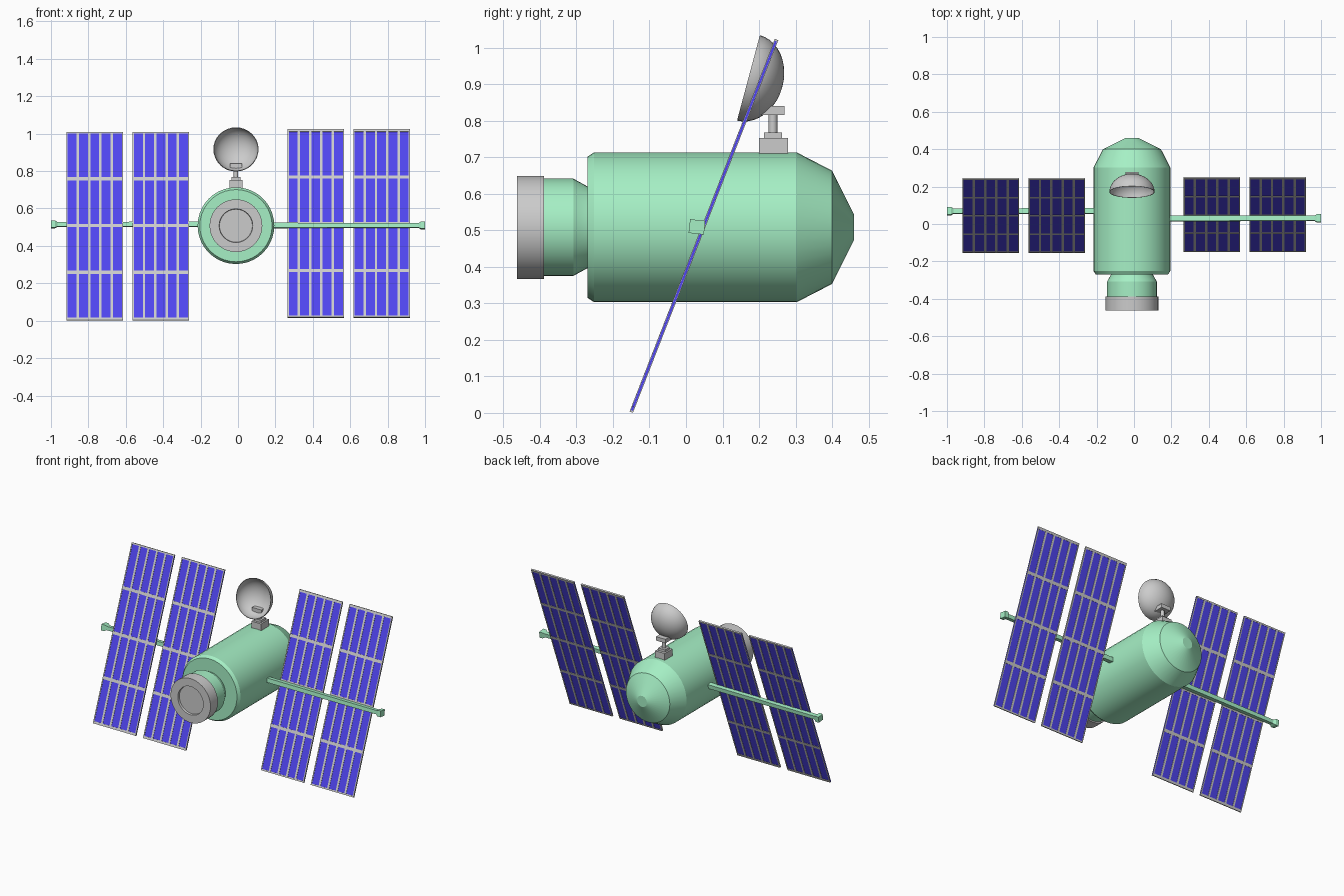
import bpy, bmesh, math
from mathutils import Matrix, Vector

if "Cube" in bpy.data.objects:
    bpy.data.objects.remove(bpy.data.objects["Cube"])

CX, CZ = -0.011, 0.508          # body axis
TILT = math.atan(0.39)          # panels lean back about x


def material(name, rgb):
    m = bpy.data.materials.new(name)
    m.diffuse_color = (*rgb, 1)
    m.use_nodes = True
    m.node_tree.nodes["Principled BSDF"].inputs["Base Color"].default_value = m.diffuse_color
    return m


GREEN = material("green_paint", (0.38, 0.87, 0.56))
BLUE = material("solar_blue", (0.08, 0.06, 0.87))


def finish(name, bm, mat=None, smooth=None):
    bmesh.ops.recalc_face_normals(bm, faces=bm.faces)
    me = bpy.data.meshes.new(name)
    bm.to_mesh(me)
    bm.free()
    ob = bpy.data.objects.new(name, me)
    bpy.context.collection.objects.link(ob)
    if mat:
        me.materials.append(mat)
    if smooth:
        bpy.ops.object.select_all(action='DESELECT')
        ob.select_set(True)
        bpy.context.view_layer.objects.active = ob
        bpy.ops.object.shade_smooth_by_angle(angle=math.radians(smooth))
    return ob


def add_box(bm, lo, hi, mat=Matrix()):
    lo, hi = Vector(lo), Vector(hi)
    m = mat @ Matrix.Translation((lo + hi) / 2) @ Matrix.Diagonal((*(hi - lo), 1))
    bmesh.ops.create_cube(bm, size=1, matrix=m)


def lathe(name, profile, mat=None, matrix=Matrix(), sides=40, smooth=20):
    """Revolve (radius, y) points about the local y axis."""
    bm = bmesh.new()
    verts = [bm.verts.new((r, y, 0)) for r, y in profile]
    edges = [bm.edges.new(p) for p in zip(verts, verts[1:])]
    bmesh.ops.spin(bm, geom=verts + edges, axis=(0, 1, 0), cent=(0, 0, 0),
                   steps=sides, angle=math.tau)
    bmesh.ops.remove_doubles(bm, verts=bm.verts, dist=1e-5)
    bm.transform(matrix)
    return finish(name, bm, mat, smooth)


axis = Matrix.Translation((CX, 0, CZ))

# Pressure hull with tapered nose
lathe("hull", [(0, -0.27), (0.193, -0.27), (0.205, -0.252), (0.205, 0.303),
               (0.155, 0.40), (0.035, 0.46), (0, 0.46)], GREEN, axis)
# Neck and grey docking ring with shallow recess
lathe("neck", [(0, -0.26), (0.11, -0.26), (0.112, -0.27), (0.133, -0.308),
               (0.133, -0.395), (0, -0.395)], GREEN, axis)
lathe("docking_ring", [(0, -0.388), (0.141, -0.388), (0.141, -0.463),
                       (0.09, -0.463), (0.088, -0.45), (0, -0.45)], None, axis)


# Solar panels: a blue sheet inside a grid frame, two on each side
def solar_panel(label, x0, x1, y, z, end):
    m = Matrix.Translation((0, y, z)) @ Matrix.Rotation(-TILT, 4, 'X')
    half, t = 0.537, 0.005
    bm = bmesh.new()
    add_box(bm, (x0, -0.003, -half), (x1, 0.003, half), m)
    finish(label + "_cells", bm, BLUE)
    bm = bmesh.new()
    w = x1 - x0
    for i in range(6):
        c, h = x0 + w * i / 5, 0.0065
        add_box(bm, (max(c - h, x0), -t, -half), (min(c + h, x1), t, half), m)
    for i in range(5):
        c, h = -half + 2 * half * i / 4, 0.009
        add_box(bm, (x0, -t, max(c - h, -half)), (x1, t, min(c + h, half)), m)
    # end cap strip on one short side
    e = end * half
    add_box(bm, (x0, -t, min(e, e + end * 0.005)), (x1, t, max(e, e + end * 0.005)), m)
    finish(label + "_frame", bm)


solar_panel("left_outer_panel", -0.917, -0.615, 0.047, 0.507, -1)
solar_panel("left_inner_panel", -0.563, -0.261, 0.047, 0.507, -1)
solar_panel("right_inner_panel", 0.265, 0.567, 0.051, 0.517, 1)
solar_panel("right_outer_panel", 0.617, 0.919, 0.051, 0.517, 1)


# Panel arms: square beam with a flared end block
def arm(name, side, y, z):
    m = Matrix.Translation((0, y, z)) @ Matrix.Rotation(-TILT * 0.3, 4, 'X')
    bm = bmesh.new()
    rings = []
    for x, h in ((0.16, 0.015), (0.965, 0.013), (0.978, 0.021), (1.0, 0.021)):
        rings.append([bm.verts.new((side * x, a * h, b * h * 0.9))
                      for a, b in ((-1, -1), (1, -1), (1, 1), (-1, 1))])
    for p, q in zip(rings, rings[1:]):
        for i in range(4):
            j = (i + 1) % 4
            bm.faces.new((p[i], p[j], q[j], q[i]))
    bm.faces.new(rings[0])
    bm.faces.new(rings[-1])
    bm.transform(m)
    finish(name, bm, GREEN)


arm("right_arm", 1, 0.03, 0.509)
arm("left_arm", -1, 0.069, 0.515)

# Antenna pedestal
bm = bmesh.new()
for hx, y0, y1, z0, z1 in ((0.034, 0.20, 0.279, 0.69, 0.753),
                           (0.024, 0.214, 0.263, 0.753, 0.768),
                           (0.033, 0.205, 0.27, 0.815, 0.84)):
    add_box(bm, (CX - hx, y0, z0), (CX + hx, y1, z1))
finish("antenna_pedestal", bm)
bm = bmesh.new()
bmesh.ops.create_cone(bm, cap_ends=True, segments=16, radius1=0.012, radius2=0.012,
                      depth=0.06, matrix=Matrix.Translation((CX, 0.238, 0.793)))
finish("antenna_post", bm, None, 30)

# Antenna dish: thin hollow bowl facing forward and slightly up
R, D, N = 0.121, 0.096, 10
arc = [(math.sin(math.pi / 2 * i / N), math.cos(math.pi / 2 * i / N)) for i in range(N + 1)]
outer = [(R * s, D * c) for s, c in arc]
inner = [((R - 0.003) * s, (D - 0.004) * c) for s, c in reversed(arc)]
lathe("antenna_dish", outer + inner, None,
      Matrix.Translation((CX, 0.171, 0.917)) @ Matrix.Rotation(-math.radians(15), 4, 'X'),
      sides=32, smooth=30)
